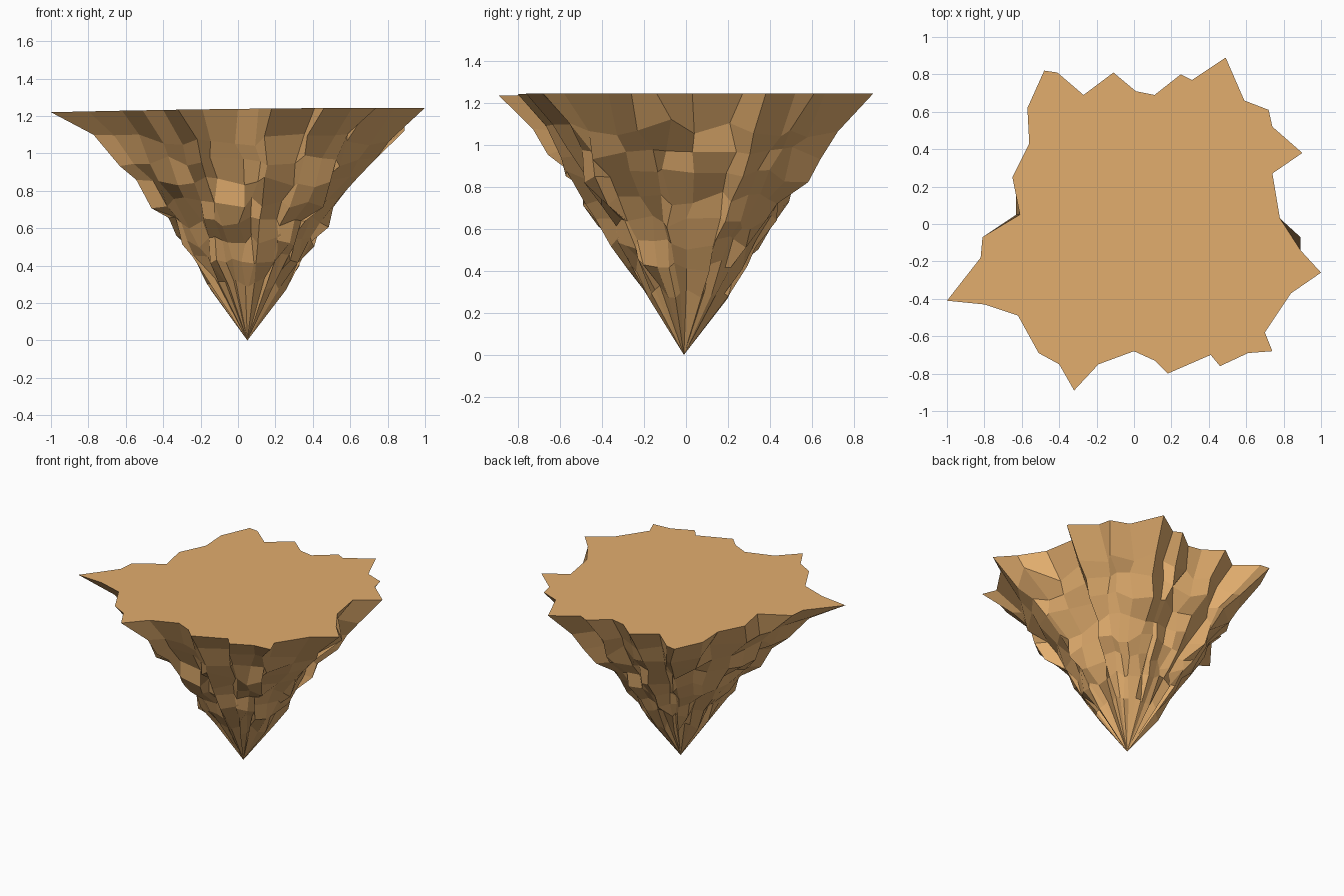
import bpy, bmesh, math, random

if "Cube" in bpy.data.objects:
    bpy.data.objects.remove(bpy.data.objects["Cube"])
random.seed(11)

earth = bpy.data.materials.new("sandy earth")
earth.use_nodes = True
colour = (0.76, 0.42, 0.155, 1)
earth.diffuse_color = colour
earth.node_tree.nodes["Principled BSDF"].inputs["Base Color"].default_value = colour

# Jagged rim of the flat top, clockwise from the left-hand spike
rim = [(-1, -.41), (-.82, -.18), (-.81, -.07), (-.61, .05), (-.65, .25), (-.56, .43),
       (-.57, .62), (-.48, .82), (-.41, .81), (-.27, .69), (-.11, .81), (.01, .71),
       (.11, .69), (.25, .8), (.31, .77), (.49, .89), (.59, .66), (.72, .61),
       (.74, .52), (.9, .38), (.74, .27), (.78, .03), (.89, -.14), (1, -.26),
       (.84, -.37), (.7, -.58), (.74, -.68), (.61, -.69), (.46, -.76), (.41, -.7),
       (.18, -.8), (.11, -.73), (0, -.68), (-.19, -.75), (-.32, -.89), (-.4, -.75),
       (-.51, -.69), (-.62, -.49), (-.8, -.43)]
axis = .05
polar = [(math.hypot(x - axis, y), math.atan2(y, x - axis)) for x, y in rim]
mean_rim = sum(r for r, a in polar) / len(rim)

# Rock layers: height, mean radius, share of the rim's spikes kept, roughness
layers = [(1.07, .705, .75, .02), (.96, .635, .5, .03), (.85, .565, .4, .045),
          (.74, .485, .35, .045), (.63, .41, .3, .04), (.53, .345, .3, .035),
          (.43, .285, .3, .03), (.3, .2, .3, .02)]
# Ledges that stick out past the rim: (layer, column) -> position
ledges = {(0, 22): (.89, -.07, 1.12), (0, 3): (-.63, .05, 1.08), (0, 4): (-.63, .2, 1.08)}

bm = bmesh.new()
top = [bm.verts.new((x, y, 1.238 + .012 * x - .006 * x * x)) for x, y in rim]
rings = [top]
for level, (z, radius, spikes, rough) in enumerate(layers):
    ring = []
    for column, (reach, angle) in enumerate(polar):
        angle += random.uniform(-.045, .045)
        r = radius * (1 + spikes * (reach / mean_rim - 1))
        r += random.uniform(-rough, rough)
        place = (axis + r * math.cos(angle), r * math.sin(angle),
                 z + random.uniform(-.035, .035))
        ring.append(bm.verts.new(ledges.get((level, column), place)))
    rings.append(ring)

# Flat top, rough sides and pointed foot
bm.faces.new(list(reversed(top)))
count = len(rim)
for upper, lower in zip(rings, rings[1:]):
    for i in range(count):
        j = (i + 1) % count
        bm.faces.new((upper[i], upper[j], lower[j], lower[i]))
tip = bm.verts.new((axis, -.01, 0))
for i in range(count):
    bm.faces.new((rings[-1][i], rings[-1][(i + 1) % count], tip))
bmesh.ops.recalc_face_normals(bm, faces=bm.faces)

mesh = bpy.data.meshes.new("floating_rock")
bm.to_mesh(mesh)
bm.free()
mesh.materials.append(earth)
rock = bpy.data.objects.new("floating_rock", mesh)
bpy.context.collection.objects.link(rock)
